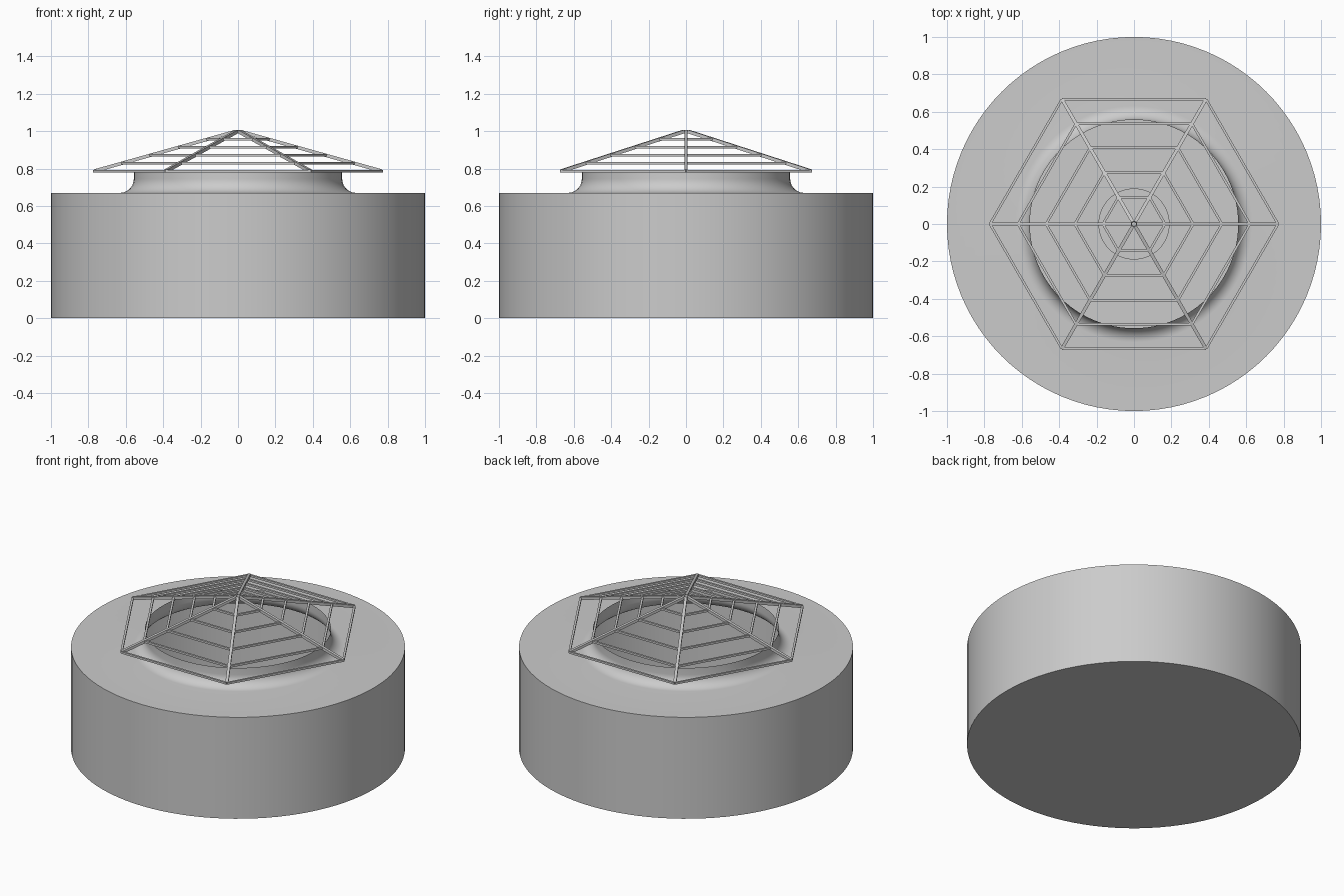
import bpy, bmesh, math
from mathutils import Vector, Matrix

if "Cube" in bpy.data.objects:
    bpy.data.objects.remove(bpy.data.objects["Cube"])


def finish(name, bm, smooth=False):
    mesh = bpy.data.meshes.new(name)
    bm.to_mesh(mesh)
    bm.free()
    obj = bpy.data.objects.new(name, mesh)
    bpy.context.collection.objects.link(obj)
    if smooth:
        bpy.ops.object.select_all(action='DESELECT')
        obj.select_set(True)
        bpy.context.view_layer.objects.active = obj
        bpy.ops.object.shade_smooth_by_angle(angle=math.radians(30))
    return obj


def lathe(name, profile, n=96):
    bm = bmesh.new()
    rings = []
    for r, z in profile:
        if r == 0:
            rings.append([bm.verts.new((0, 0, z))] * n)
        else:
            rings.append([bm.verts.new((r * math.cos(math.tau * i / n),
                                        r * math.sin(math.tau * i / n), z))
                          for i in range(n)])
    for lo, hi in zip(rings, rings[1:]):
        for i in range(n):
            j = (i + 1) % n
            quad = [lo[i], lo[j], hi[j], hi[i]]
            bm.faces.new(list(dict.fromkeys(quad)))
    return finish(name, bm, True)


def bar(bm, a, b, t):
    # square bar from a to b
    d = b - a
    x = d.normalized()
    y = Vector((0, 0, 1)).cross(x).normalized()
    z = x.cross(y)
    rot = Matrix((x, y, z)).transposed().to_4x4()
    mat = Matrix.Translation((a + b) / 2) @ rot @ Matrix.Diagonal((d.length, t, t, 1))
    bmesh.ops.create_cube(bm, size=1, matrix=mat)


# Hollow drum with a filleted open neck
NECK_R, TOP_Z, FILLET = 0.557, 0.67, 0.075
fillet = [(NECK_R + FILLET * (1 - math.sin(a)), TOP_Z + FILLET * (1 - math.cos(a)))
          for a in (math.pi / 2 * k / 10 for k in range(11))]
lathe("drum_body", [(0, 0), (1, 0), (1, TOP_Z)] + fillet + [(NECK_R, 0.79)])

# Low disc on the inside floor
lathe("inner_disc", [(0.19, 0.002), (0.19, 0.04), (0, 0.04)])


# Hexagonal grille
def cage_point(r, k):
    a = math.pi / 3 * k
    return Vector((r * math.cos(a), r * math.sin(a), 1.002 - 0.28 * r))


spokes = bmesh.new()
rings = bmesh.new()
for k in range(6):
    bar(spokes, cage_point(0.012, k), cage_point(0.768, k), 0.018)
    for r in (0.166, 0.317, 0.47, 0.62, 0.77):
        bar(rings, cage_point(r, k), cage_point(r, k + 1), 0.013)
finish("grille_spokes", spokes)
finish("grille_rings", rings)
